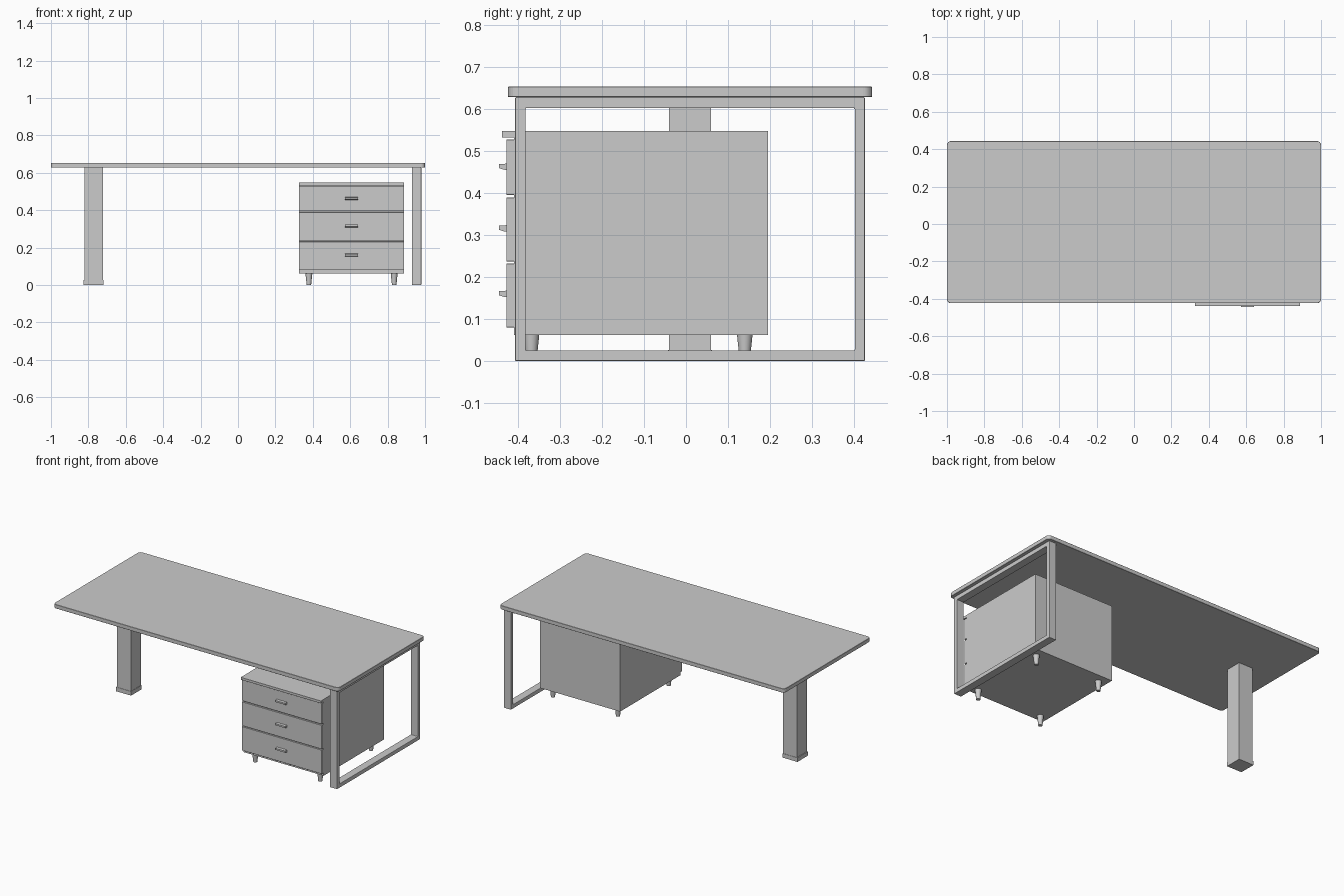
import bpy, bmesh
from mathutils import Matrix

if "Cube" in bpy.data.objects:
    bpy.data.objects.remove(bpy.data.objects["Cube"])


def finish(name, bm):
    bmesh.ops.recalc_face_normals(bm, faces=bm.faces)
    me = bpy.data.meshes.new(name)
    bm.to_mesh(me)
    bm.free()
    ob = bpy.data.objects.new(name, me)
    bpy.context.collection.objects.link(ob)
    return ob


def bevel(ob, width, segments=2):
    m = ob.modifiers.new("edge_round", 'BEVEL')
    m.width, m.segments, m.limit_method = width, segments, 'ANGLE'
    return ob


def box(name, x, y, z):
    bm = bmesh.new()
    bmesh.ops.create_cube(bm, size=1)
    for v in bm.verts:
        v.co = [a + (b - a) * (c + 0.5) for (a, b), c in zip((x, y, z), v.co)]
    return finish(name, bm)


# Table top, vertical corners rounded in plan
bm = bmesh.new()
bmesh.ops.create_cube(bm, size=1)
for v in bm.verts:
    v.co = (v.co.x * 2, 0.01 + v.co.y * 0.867, 0.6405 + v.co.z * 0.025)
corners = [e for e in bm.edges if abs(e.verts[0].co.z - e.verts[1].co.z) > 0.01]
bmesh.ops.bevel(bm, geom=corners, offset=0.022, segments=6, profile=0.5, affect='EDGES')
bevel(finish("table_top", bm), 0.0012, 1)

# Right leg: closed rectangular loop
bm = bmesh.new()
rings = []
for x in (0.93, 0.98):
    for y0, y1, z0, z1 in ((-0.407, 0.426, 0, 0.628), (-0.382, 0.402, 0.025, 0.602)):
        rings.append([bm.verts.new((x, y, z)) for y, z in ((y0, z0), (y1, z0), (y1, z1), (y0, z1))])
for a, b in ((0, 1), (2, 3), (0, 2), (1, 3)):
    for i in range(4):
        j = (i + 1) % 4
        bm.faces.new((rings[a][i], rings[a][j], rings[b][j], rings[b][i]))
bevel(finish("loop_leg", bm), 0.002)

# Left leg: square column on a slightly wider foot
box("column_leg", (-0.82, -0.722), (-0.041, 0.060), (0.025, 0.628))
box("column_foot", (-0.825, -0.72), (-0.043, 0.062), (0, 0.026))

# Drawer cabinet
CX0, CX1 = 0.326, 0.888
CX = (CX0 + CX1) / 2
box("cabinet_body", (CX0, CX1), (-0.41, 0.195), (0.062, 0.532))
box("cabinet_top", (CX0, CX1), (-0.438, 0.195), (0.532, 0.547))

# Drawer fronts with tapered pull handles
for i, (z0, z1, zh) in enumerate(((0.080, 0.232, 0.16), (0.237, 0.389, 0.316), (0.395, 0.527, 0.463))):
    bevel(box(f"drawer_front_{i + 1}", (CX0, CX1), (-0.428, -0.409), (z0, z1)), 0.001, 1)
    bm = bmesh.new()
    prof = [(-0.427, -0.008), (-0.432, -0.008), (-0.445, -0.004),
            (-0.445, 0.006), (-0.432, 0.006), (-0.427, 0.008)]
    face = bm.faces.new([bm.verts.new((CX - 0.035, y, zh + z)) for y, z in prof])
    ext = bmesh.ops.extrude_face_region(bm, geom=[face], use_keep_orig=True)
    bmesh.ops.translate(bm, vec=(0.07, 0, 0),
                        verts=[g for g in ext["geom"] if isinstance(g, bmesh.types.BMVert)])
    finish(f"drawer_handle_{i + 1}", bm)

# Tapered round cabinet feet
for sx in (-1, 1):
    for y, side in ((-0.368, "front"), (0.14, "back")):
        bm = bmesh.new()
        bmesh.ops.create_cone(bm, cap_ends=True, segments=24, radius1=0.012, radius2=0.0185,
                              depth=0.062, matrix=Matrix.Translation((CX + sx * 0.228, y, 0.031)))
        for f in bm.faces:
            f.smooth = len(f.verts) == 4
        for e in bm.edges:
            e.smooth = all(f.smooth for f in e.link_faces)
        finish(f"cabinet_foot_{side}_{'left' if sx < 0 else 'right'}", bm)
